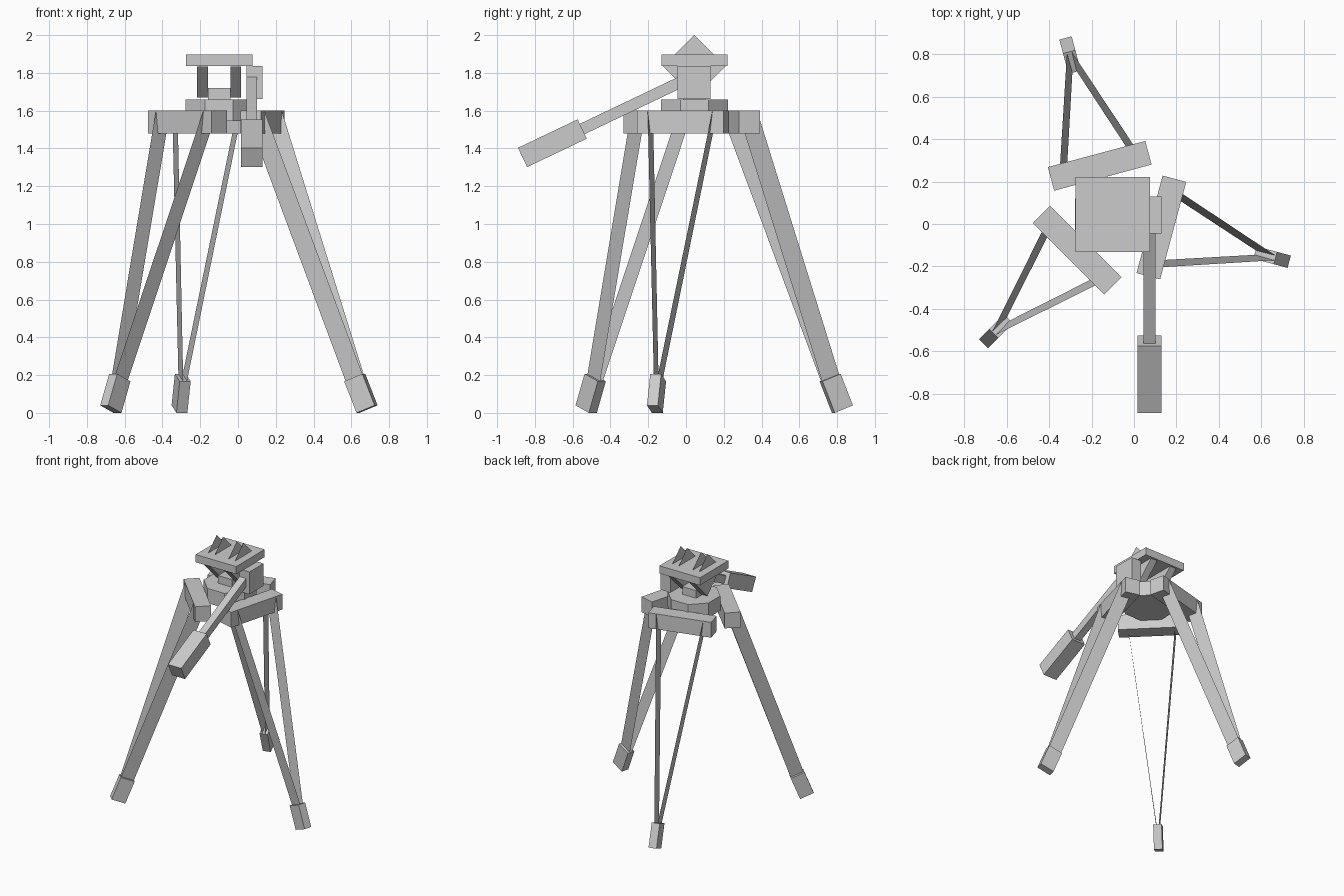
import bpy, bmesh
from math import radians, pi
from mathutils import Matrix, Vector

if "Cube" in bpy.data.objects:
    bpy.data.objects.remove(bpy.data.objects["Cube"])

AXIS = Vector((-0.10, 0.045, 0))          # vertical axis of the tripod


def add(name, verts, faces, matrix=Matrix()):
    mesh = bpy.data.meshes.new(name)
    mesh.from_pydata([matrix @ Vector(v) for v in verts], [], faces)
    mesh.update()
    obj = bpy.data.objects.new(name, mesh)
    bpy.context.collection.objects.link(obj)
    return obj


def box(name, center, size, matrix=Matrix(), tilt=Matrix()):
    bm = bmesh.new()
    m = matrix @ Matrix.Translation(center) @ tilt @ Matrix.Diagonal((*size, 1))
    bmesh.ops.create_cube(bm, size=1, matrix=m)
    mesh = bpy.data.meshes.new(name)
    bm.to_mesh(mesh)
    bm.free()
    obj = bpy.data.objects.new(name, mesh)
    bpy.context.collection.objects.link(obj)
    return obj


# Legs: local x points outwards, y along the hinge bar
for i, angle in enumerate((105, -15, 225), 1):
    m = Matrix.Translation(AXIS) @ Matrix.Rotation(radians(angle), 4, 'Z')
    box(f"hinge_bar_{i}", (0.237, 0, 1.54), (0.115, 0.475, 0.12), m)
    box(f"foot_{i}", (0.777, 0, 0.1035), (0.107, 0.06, 0.18), m,
        Matrix.Rotation(radians(-22), 4, 'Y'))
    # two flat sheet struts converging on the foot
    for side, s in (("left", 1), ("right", -1)):
        add(f"strut_{i}_{side}",
            [(0.297, s * 0.177, 1.595), (0.205, s * 0.172, 1.555),
             (0.697, s * 0.010, 0.165), (0.789, s * 0.012, 0.205)],
            [(0, 1, 2, 3)], m)

# Octagonal hub
bm = bmesh.new()
bmesh.ops.create_cone(bm, cap_ends=True, segments=8, radius1=0.192, radius2=0.192, depth=0.115,
                      matrix=Matrix.Translation(AXIS + Vector((0, 0, 1.6025)))
                      @ Matrix.Rotation(pi / 8, 4, 'Z'))
hub_mesh = bpy.data.meshes.new("hub")
bm.to_mesh(hub_mesh)
bm.free()
bpy.context.collection.objects.link(bpy.data.objects.new("hub", hub_mesh))

# Head: pivot block, side clamp and top plate
box("pivot_block", (-0.10, 0.043, 1.69), (0.12, 0.12, 0.06))
box("side_clamp", (0.0875, 0.043, 1.748), (0.085, 0.175, 0.175))
box("top_plate", (-0.10, 0.045, 1.867), (0.352, 0.352, 0.06))

# Diamond cradles, open along their two upper slopes
H = 0.165
for name, x in (("left_cradle", -0.188), ("right_cradle", -0.012)):
    ring = [(0, H), (-H, 0), (0, -H), (H, 0)]
    verts = [(dx, y, z) for dx in (-0.028, 0.028) for y, z in ring]
    add(name, verts, [(0, 1, 2, 3), (7, 6, 5, 4), (1, 5, 6, 2), (2, 6, 7, 3)],
        Matrix.Translation((x, 0.043, 1.835)))

# Pan handle and grip, sloping down to the front
slope = Matrix.Rotation(radians(25.5), 4, 'X')
grip = Vector((0.073, -0.7075, 1.4275))
direction = slope.to_3x3() @ Vector((0, 1, 0))
box("handle_grip", grip, (0.115, 0.35, 0.113), tilt=slope)
box("handle_rod", grip + direction * 0.46, (0.056, 0.66, 0.06), tilt=slope)
